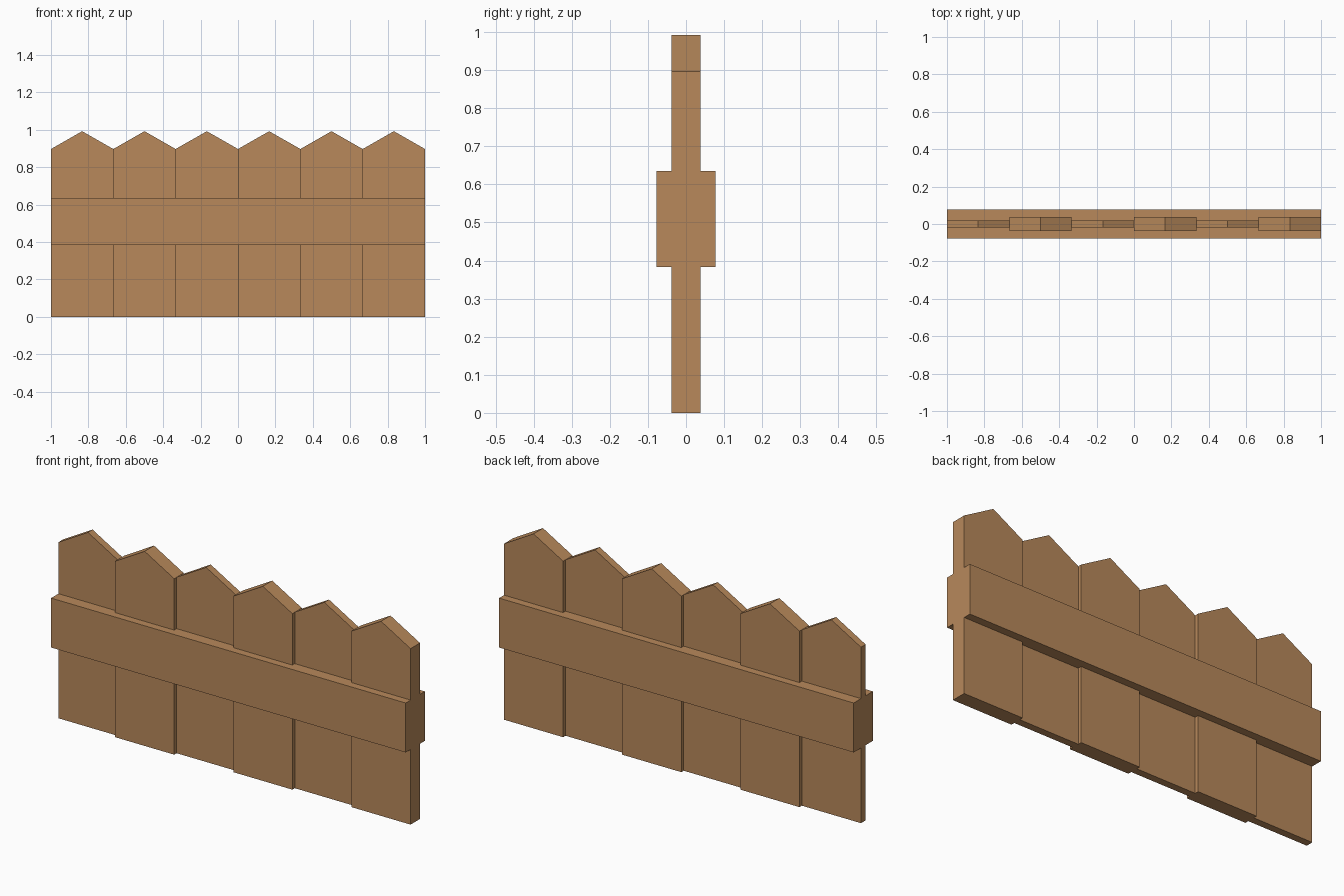
import bpy, bmesh

if "Cube" in bpy.data.objects:
    bpy.data.objects.remove(bpy.data.objects["Cube"])

wood = bpy.data.materials.new("wood")
wood.diffuse_color = (0.48, 0.25, 0.105, 1)
wood.use_nodes = True
wood.node_tree.nodes["Principled BSDF"].inputs["Base Color"].default_value = wood.diffuse_color


def extrude_profile(name, outline, half_depth):
    """Extrude an x-z outline symmetrically along y."""
    bm = bmesh.new()
    face = bm.faces.new([bm.verts.new((x, -half_depth, z)) for x, z in outline])
    ext = bmesh.ops.extrude_face_region(bm, geom=[face])
    moved = [v for v in ext["geom"] if isinstance(v, bmesh.types.BMVert)]
    bmesh.ops.translate(bm, verts=moved, vec=(0, 2 * half_depth, 0))
    bmesh.ops.recalc_face_normals(bm, faces=bm.faces)
    mesh = bpy.data.meshes.new(name)
    bm.to_mesh(mesh)
    bm.free()
    mesh.materials.append(wood)
    obj = bpy.data.objects.new(name, mesh)
    bpy.context.collection.objects.link(obj)
    return obj


# Pointed planks, alternating thin and thick
COUNT = 6
WIDTH = 2 / COUNT
SHOULDER, PEAK = 0.897, 0.992
for i in range(COUNT):
    x0 = -1 + i * WIDTH
    x1 = x0 + WIDTH
    outline = [(x0, 0), (x1, 0), (x1, SHOULDER),
               ((x0 + x1) / 2, PEAK), (x0, SHOULDER)]
    extrude_profile(f"plank_{i + 1}", outline, 0.038 if i % 2 else 0.0187)

# Horizontal rail wrapping both sides
extrude_profile("rail", [(-1, 0.383), (1, 0.383), (1, 0.635), (-1, 0.635)], 0.0775)
